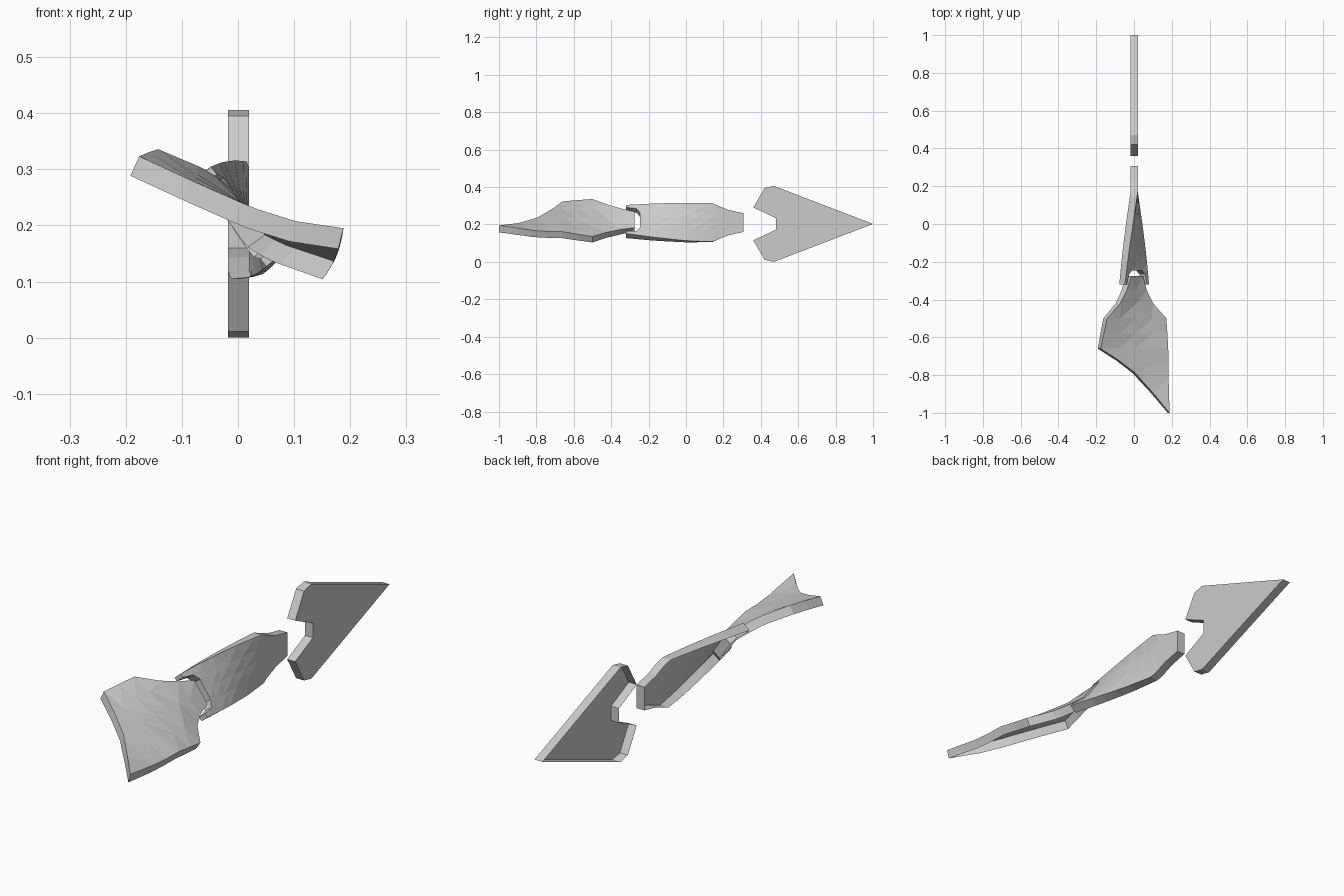
import bpy, bmesh, math
from mathutils import Vector

if "Cube" in bpy.data.objects:
    bpy.data.objects.remove(bpy.data.objects["Cube"])

T = 0.019  # half thickness of the plates
grey = bpy.data.materials.new("light_grey")
grey.diffuse_color = (0.6, 0.6, 0.6, 1)
grey.use_nodes = True
grey.node_tree.nodes["Principled BSDF"].inputs["Base Color"].default_value = grey.diffuse_color

# twist angle (degrees) and axis height along y
TWIST = [(-1.0, 76), (-0.9, 71.5), (-0.79, 66.5), (-0.66, 65.6), (-0.5, 57.5), (-0.32, 40), (0.17, 0), (1.0, 0)]
AXIS = [(-1.0, 0.222), (-0.5, 0.222), (-0.3, 0.215), (0.0, 0.21), (0.31, 0.21), (0.36, 0.203), (1.0, 0.203)]


def lerp(table, y):
    y = max(table[0][0], min(table[-1][0], y))
    for (a, p), (b, q) in zip(table, table[1:]):
        if y <= b:
            return p + (q - p) * (y - a) / (b - a)


def plate(name, outline, y_cuts=(), u_cuts=()):
    """Flat outline (y, u), cut into strips, extruded to an open-backed shell, twisted about y."""
    bm = bmesh.new()
    bm.faces.new([bm.verts.new((0, y, u)) for y, u in outline])
    cuts = [((0, y, 0), (0, 1, 0)) for y in y_cuts] + [((0, 0, u), (0, 0, 1)) for u in u_cuts]
    for co, no in cuts:
        bmesh.ops.bisect_plane(bm, geom=bm.verts[:] + bm.edges[:] + bm.faces[:],
                               plane_co=co, plane_no=no, dist=1e-5)
    if cuts:
        bmesh.ops.triangulate(bm, faces=bm.faces[:])
    ext = bmesh.ops.extrude_face_region(bm, geom=bm.faces[:], use_keep_orig=True)
    top = {g for g in ext["geom"] if isinstance(g, bmesh.types.BMVert)}
    for v in bm.verts:
        w = T if v in top else -T
        y, u = v.co.y, v.co.z
        a = math.radians(lerp(TWIST, y))
        v.co = Vector((0.001 + w * math.cos(a) - u * math.sin(a), y,
                       lerp(AXIS, y) + u * math.cos(a) + w * math.sin(a)))
    bmesh.ops.recalc_face_normals(bm, faces=bm.faces[:])
    # the back is left open
    back = [f for f in bm.faces if not any(v in top for v in f.verts)]
    bmesh.ops.delete(bm, geom=back, context='FACES')
    me = bpy.data.meshes.new(name)
    bm.to_mesh(me)
    bm.free()
    me.materials.append(grey)
    bpy.context.collection.objects.link(bpy.data.objects.new(name, me))


def mirrored(half):
    return half + [(y, -u) for y, u in reversed(half) if u > 0]


# straight arrow head with rear notch
plate("arrow_head", mirrored([(1.0, 0), (0.47, 0.203), (0.42, 0.192), (0.36, 0.088), (0.48, 0.031)]))

# twisted middle shaft with rear notch
plate("arrow_shaft", mirrored([(0.308, 0.05), (0.23, 0.067), (0.14, 0.103), (0.0, 0.104),
                               (-0.32, 0.1), (-0.32, 0.083), (-0.265, 0.073), (-0.245, 0.045)]),
      y_cuts=[0.17, 0.1, 0.02, -0.06, -0.14, -0.2], u_cuts=[-0.05, 0, 0.05])

# twisted tail fin with slanted trailing edge
plate("arrow_tail", [(-0.275, 0.053), (-0.35, 0.077), (-0.42, 0.112), (-0.5, 0.182), (-0.66, 0.203),
                     (-0.72, 0.1), (-0.79, 0.0), (-0.895, -0.1), (-1.0, -0.188),
                     (-0.5, -0.19), (-0.42, -0.115), (-0.35, -0.077), (-0.275, -0.053)],
      y_cuts=[-0.35, -0.42, -0.5, -0.58, -0.66, -0.74, -0.82, -0.9], u_cuts=[-0.1, 0, 0.1])
